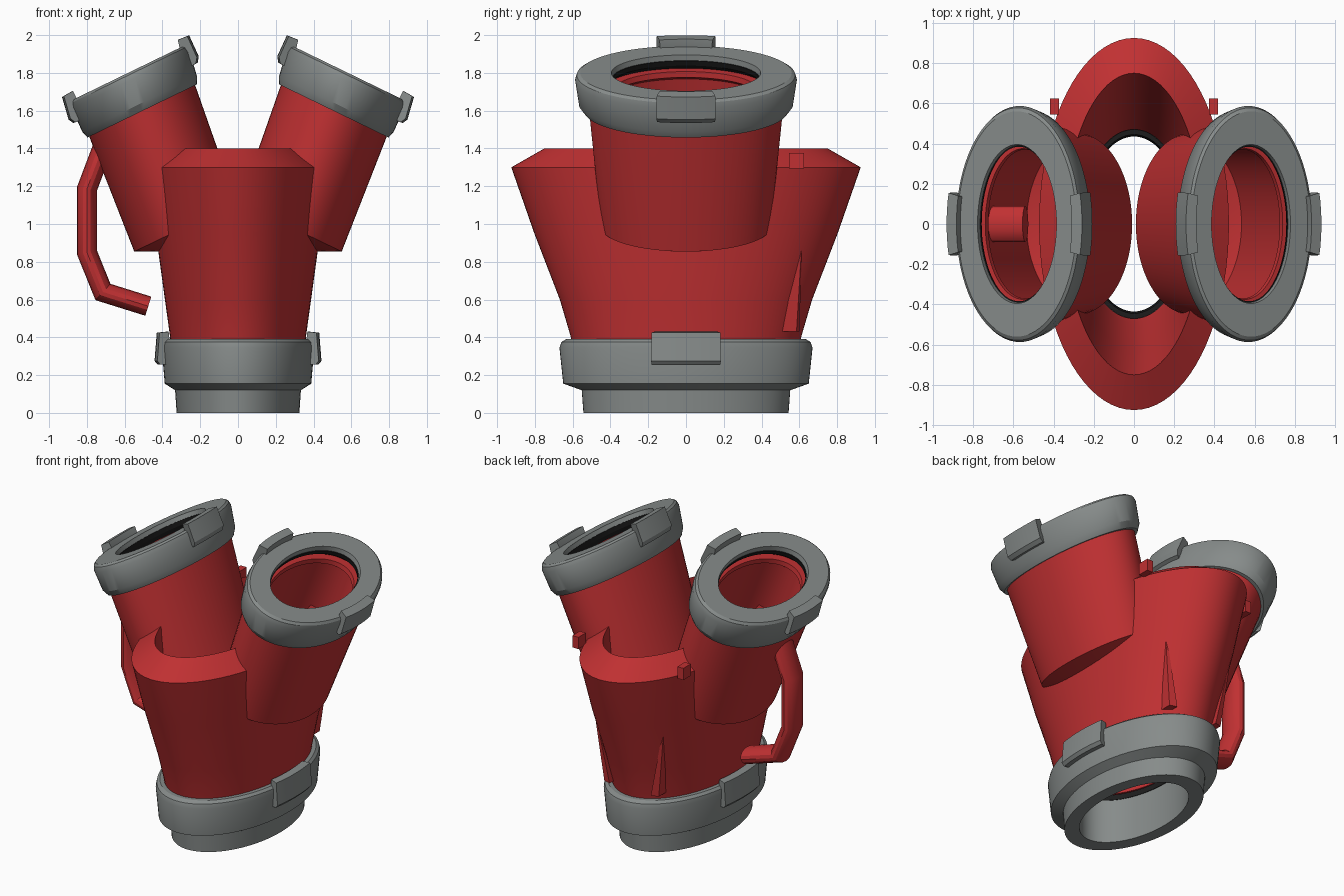
import bpy, bmesh, math
from mathutils import Matrix, Vector

if "Cube" in bpy.data.objects:
    bpy.data.objects.remove(bpy.data.objects["Cube"])

def material(name, rgb):
    m = bpy.data.materials.new(name)
    m.diffuse_color = (*rgb, 1)
    m.use_nodes = True
    m.node_tree.nodes["Principled BSDF"].inputs["Base Color"].default_value = m.diffuse_color
    return m

RED = material("red_paint", (0.53, 0.03, 0.032))
GREY = material("grey_metal", (0.24, 0.26, 0.255))
BLACK = material("black_rubber", (0.012, 0.012, 0.012))
I4 = Matrix.Identity(4)

def finish(name, bm, mat, frame=I4, angle=28):
    bm.transform(frame)
    bmesh.ops.recalc_face_normals(bm, faces=bm.faces)
    me = bpy.data.meshes.new(name)
    bm.to_mesh(me)
    bm.free()
    ob = bpy.data.objects.new(name, me)
    bpy.context.collection.objects.link(ob)
    me.materials.append(mat)
    bpy.ops.object.select_all(action='DESELECT')
    ob.select_set(True)
    bpy.context.view_layer.objects.active = ob
    bpy.ops.object.shade_smooth_by_angle(angle=math.radians(angle))
    return ob

def bridge(bm, a, b, loop=True):
    n = len(a)
    for i in range(n if loop else n - 1):
        j = (i + 1) % n
        bm.faces.new((a[i], a[j], b[j], b[i]))

def loft(name, profile, mat, frame=I4, closed=True, seg=80):
    """Elliptical lathe: profile rows are (height, x radius, y radius)."""
    bm = bmesh.new()
    rings = [[bm.verts.new((rx * math.cos(t), ry * math.sin(t), h))
              for t in (2 * math.pi * k / seg for k in range(seg))]
             for h, rx, ry in profile]
    for a, b in zip(rings, rings[1:]):
        bridge(bm, a, b)
    if closed:
        bridge(bm, rings[-1], rings[0])
    else:
        bm.faces.new(rings[0])
        bm.faces.new(rings[-1])
    return finish(name, bm, mat, frame)

def lug(name, section, half, side, frame=I4):
    """Curved grip block on one end of an elliptical collar."""
    bm = bmesh.new()
    base = 0 if side > 0 else math.pi
    rows = []
    for k in range(9):
        t = base + math.radians(half) * (k / 4 - 1)
        rows.append([bm.verts.new((rx * math.cos(t), ry * math.sin(t), h))
                     for h, rx, ry in section])
    for a, b in zip(rows, rows[1:]):
        bridge(bm, a, b)
    bm.faces.new(rows[0])
    bm.faces.new(rows[-1])
    finish(name, bm, GREY, frame)

# Main funnel body with open mouth
loft("main_body", [
    (0.36, 0.355, 0.60), (0.42, 0.362, 0.615), (0.60, 0.387, 0.668),
    (0.95, 0.435, 0.803), (1.30, 0.472, 0.925), (1.40, 0.34, 0.75),
    (0.95, 0.31, 0.62), (0.42, 0.275, 0.49), (0.36, 0.27, 0.47)], RED)

# Bottom collar, gasket and lugs
loft("bottom_collar", [
    (0, 0.325, 0.543), (0.12, 0.333, 0.552), (0.155, 0.388, 0.65),
    (0.345, 0.404, 0.67), (0.375, 0.40, 0.66), (0.39, 0.385, 0.635),
    (0.39, 0.30, 0.54), (0.30, 0.25, 0.44), (0, 0.245, 0.435)], GREY)
loft("bottom_gasket", [(0.30, 0.26, 0.46), (0.30, 0.246, 0.437),
                       (0.34, 0.25, 0.445), (0.34, 0.265, 0.47)], BLACK)
for s in (-1, 1):
    lug("bottom_lug", [(0.255, 0.36, 0.63), (0.255, 0.425, 0.70),
                       (0.275, 0.442, 0.715), (0.425, 0.43, 0.705),
                       (0.43, 0.38, 0.64)], 15, s)

# Sheared frame of the left branch; the right one is its mirror image
left = Matrix(((0.90, 0, -0.35, -0.582), (0, 1, 0, 0),
               (0.437, 0, 0.942, 1.80), (0, 0, 0, 1)))
for side, M in (("left", left), ("right", Matrix.Scale(-1, 4, (1, 0, 0)) @ left)):
    loft(side + "_pipe", [
        (-0.95, 0.12, 0.24), (-0.865, 0.30, 0.45), (-0.19, 0.312, 0.515),
        (-0.09, 0.312, 0.515), (-0.09, 0.21, 0.375), (-0.12, 0.205, 0.37),
        (-0.15, 0.25, 0.41), (-0.83, 0.27, 0.41), (-0.91, 0.11, 0.22)],
        RED, M, closed=False)
    loft(side + "_collar", [
        (-0.214, 0.30, 0.50), (-0.214, 0.322, 0.538), (-0.175, 0.337, 0.567),
        (-0.04, 0.347, 0.587), (-0.012, 0.341, 0.578), (0, 0.328, 0.56),
        (0, 0.218, 0.395), (-0.03, 0.215, 0.39), (-0.05, 0.27, 0.45)], GREY, M)
    loft(side + "_gasket", [
        (-0.03, 0.25, 0.43), (-0.03, 0.21, 0.384),
        (-0.06, 0.218, 0.392), (-0.09, 0.25, 0.43)], BLACK, M)
    for s in (-1, 1):
        lug(side + "_lug", [
            (-0.115, 0.33, 0.55), (-0.112, 0.366, 0.63), (-0.085, 0.383, 0.65),
            (0.038, 0.374, 0.64), (0.042, 0.318, 0.58), (-0.02, 0.31, 0.56)],
            14, s, M)

# Carry handle: flattened tube swept in the x-z plane
path = [Vector(p) for p in ((-0.54, 1.46), (-0.715, 1.41), (-0.80, 1.185),
                            (-0.80, 0.85), (-0.715, 0.64), (-0.475, 0.565))]
bm = bmesh.new()
rings = []
for i, p in enumerate(path):
    d0 = (p - path[max(i - 1, 0)]).normalized()
    d1 = (path[min(i + 1, len(path) - 1)] - p).normalized()
    d = (d0 + d1).normalized()
    w = Vector((-d.y, d.x)) * 0.053 / max(d.dot(d0), d.dot(d1))
    rings.append([bm.verts.new((p.x + w.x * math.cos(t), 0.09 * math.sin(t),
                                p.y + w.y * math.cos(t)))
                  for t in (math.pi * k / 8 for k in range(16))])
for a, b in zip(rings, rings[1:]):
    bridge(bm, a, b)
bm.faces.new(rings[0])
bm.faces.new(rings[-1])
finish("handle", bm, RED)

# Back ribs and small stop blocks
for s in (-1, 1):
    bm = bmesh.new()
    base = [bm.verts.new((s * x, y, 0.43)) for x, y in
            ((0.155, 0.50), (0.155, 0.60), (0.205, 0.585), (0.205, 0.48))]
    tip = bm.verts.new((s * 0.268, 0.617, 0.96))
    bm.faces.new(base)
    for i in range(4):
        bm.faces.new((base[i], base[(i + 1) % 4], tip))
    finish("back_rib", bm, RED)

    bm = bmesh.new()
    bmesh.ops.create_cube(bm, size=1)
    finish("stop_block", bm, RED, Matrix.Translation((s * 0.395, 0.585, 1.335))
           @ Matrix.Diagonal((0.045, 0.08, 0.08, 1)))
